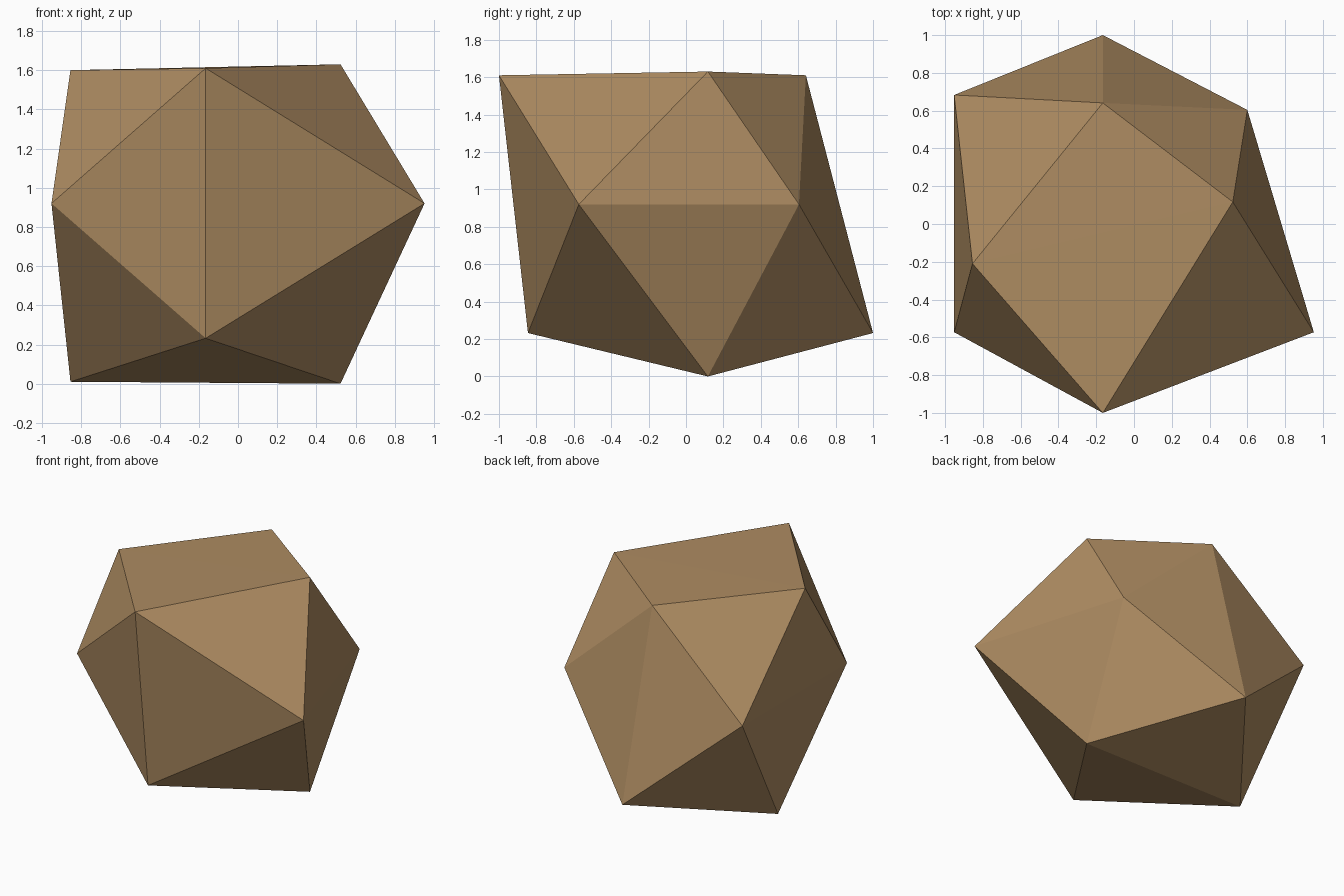
import bpy, bmesh
from itertools import combinations
from mathutils import Vector

if "Cube" in bpy.data.objects:
    bpy.data.objects.remove(bpy.data.objects["Cube"])

PHI = (1 + 5 ** 0.5) / 2

# Each corner: its place on a regular icosahedron, then its chipped position
CORNERS = [
    ((0, -PHI, 1), (-0.165, -1.0, 1.61)),      # top ring
    ((1, 0, PHI), (0.523, 0.117, 1.63)),
    ((0, PHI, 1), (-0.165, 0.641, 1.61)),
    ((-1, 0, PHI), (-0.855, -0.21, 1.60)),
    ((PHI, -1, 0), (0.952, -0.573, 0.92)),     # middle
    ((PHI, 1, 0), (0.60, 0.604, 0.92)),
    ((-PHI, 1, 0), (-0.952, 0.683, 0.92)),
    ((-PHI, -1, 0), (-0.952, -0.573, 0.92)),
    ((0, -PHI, -1), (-0.165, -0.845, 0.232)),  # bottom ring
    ((1, 0, -PHI), (0.523, 0.117, 0.0)),
    ((0, PHI, -1), (-0.165, 1.0, 0.232)),
    ((-1, 0, -PHI), (-0.855, 0.117, 0.01)),
]

stone = bpy.data.materials.new("brown stone")
stone.diffuse_color = (0.42, 0.26, 0.12, 1)
stone.use_nodes = True
stone.node_tree.nodes["Principled BSDF"].inputs["Base Color"].default_value = stone.diffuse_color

# Rock: icosahedron faces join every three corners that neighbour each other
bm = bmesh.new()
verts = [bm.verts.new(pos) for _, pos in CORNERS]
ideal = [Vector(p) for p, _ in CORNERS]
for tri in combinations(range(12), 3):
    if all((ideal[a] - ideal[b]).length < 2.1 for a, b in combinations(tri, 2)):
        bm.faces.new([verts[i] for i in tri])
bmesh.ops.recalc_face_normals(bm, faces=bm.faces)

mesh = bpy.data.meshes.new("rock")
bm.to_mesh(mesh)
bm.free()
mesh.materials.append(stone)
rock = bpy.data.objects.new("rock", mesh)
bpy.context.collection.objects.link(rock)
